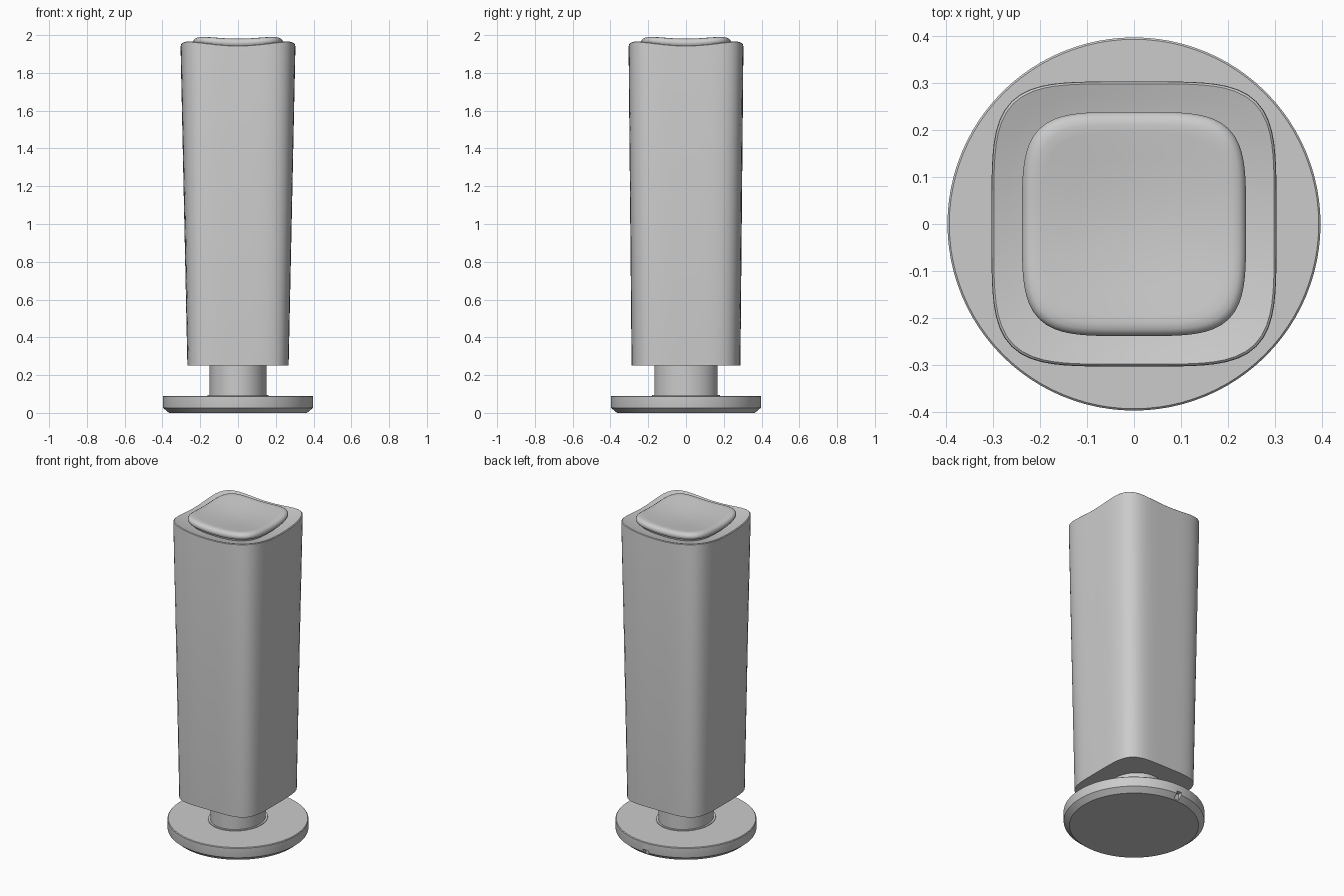
import bpy, math

if "Cube" in bpy.data.objects:
    bpy.data.objects.remove(bpy.data.objects["Cube"])

SEG = 96


def bowl(x, y):
    """Dished top surface: corners rise, middle dips."""
    return 1.904 + 0.47 * (x * x + y * y)


def loft(name, rings, angle=35):
    """Rings are (half_x, half_y, exponent, z, follow_bowl); skin them and cap both ends."""
    verts, faces = [], []
    for a, b, n, z, dished in rings:
        for i in range(SEG):
            t = 2 * math.pi * i / SEG
            c, s = math.cos(t), math.sin(t)
            r = (abs(c / a) ** n + abs(s / b) ** n) ** (-1 / n)
            x, y = r * c, r * s
            verts.append((x, y, z + (bowl(x, y) if dished else 0)))
    for k in range(len(rings) - 1):
        for i in range(SEG):
            j = (i + 1) % SEG
            faces.append((k * SEG + i, k * SEG + j, (k + 1) * SEG + j, (k + 1) * SEG + i))
    faces.append(tuple(reversed(range(SEG))))
    last = (len(rings) - 1) * SEG
    faces.append(tuple(range(last, last + SEG)))
    mesh = bpy.data.meshes.new(name)
    mesh.from_pydata(verts, [], faces)
    obj = bpy.data.objects.new(name, mesh)
    bpy.context.collection.objects.link(obj)
    bpy.ops.object.select_all(action='DESELECT')
    obj.select_set(True)
    bpy.context.view_layer.objects.active = obj
    bpy.ops.object.shade_smooth_by_angle(angle=math.radians(angle))
    return obj


def disc(r, z):
    return (r, r, 2, z, False)


# round foot plate with chamfered underside
base = loft("base_plate", [disc(0.365, 0), disc(0.397, 0.027), disc(0.398, 0.032),
                           disc(0.398, 0.086), disc(0.394, 0.09)])

# cable notch at the back of the plate
bpy.ops.mesh.primitive_cube_add(size=1, location=(0, 0.395, 0.018))
cutter = bpy.context.object
cutter.name = "cable_notch_cutter"
cutter.scale = (0.034, 0.05, 0.05)
cutter.hide_render = True
cutter.display_type = 'WIRE'
cut = base.modifiers.new("cable_notch", 'BOOLEAN')
cut.operation = 'DIFFERENCE'
cut.object = cutter

# oval neck and its thin collar
loft("neck", [(0.15, 0.168, 2, 0.085, False), (0.15, 0.168, 2, 0.26, False)])
loft("neck_collar", [(0.162, 0.18, 2, 0.085, False), (0.162, 0.18, 2, 0.094, False)])

# tapered body with a soft rim and dished top
top = [(h, h, n, dz, True) for h, n, dz in
       [(0.304, 4.6, -0.012), (0.303, 4.6, -0.005), (0.299, 4.6, 0.0),
        (0.27, 4.4, 0.0), (0.24, 4.2, 0.0), (0.16, 3.5, 0.0), (0.08, 2.5, 0.0), (0.01, 2, 0.0)]]
loft("body", [(0.268, 0.288, 4.6, 0.25, False)] + top)

# cushion-like cap that follows the dish
cap = [(0.215, 4.2, -0.004), (0.218, 4.2, 0.010), (0.234, 4.2, 0.014), (0.239, 4.2, 0.022),
       (0.239, 4.2, 0.032), (0.234, 4.2, 0.043), (0.225, 4.2, 0.051), (0.212, 4.1, 0.056),
       (0.195, 4.0, 0.058), (0.14, 3.4, 0.059), (0.07, 2.5, 0.059), (0.01, 2, 0.059)]
loft("top_cap", [(h, h, n, dz, True) for h, n, dz in cap])
